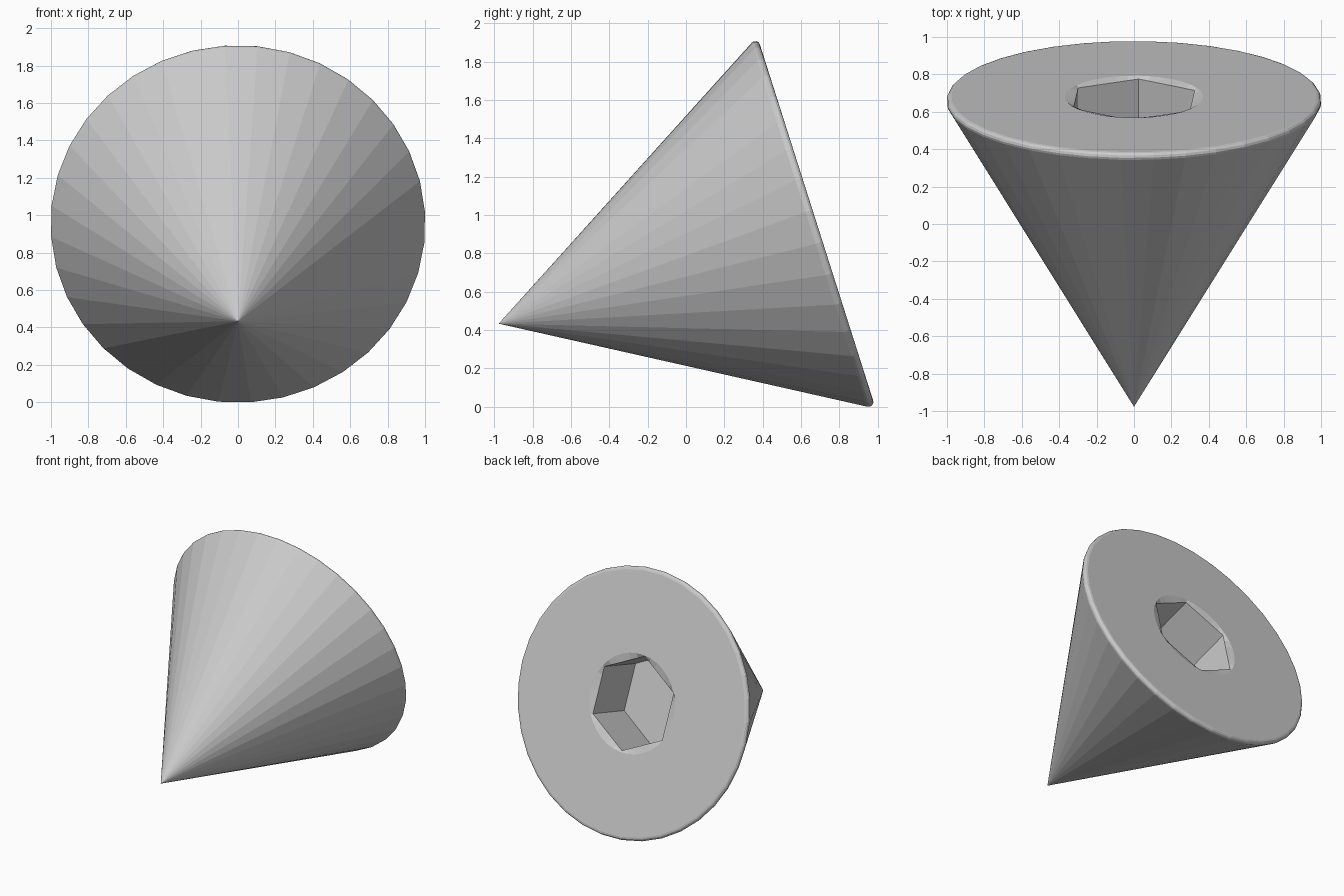
import bpy, bmesh
from math import sin, cos, tan, radians
from mathutils import Vector

if "Cube" in bpy.data.objects:
    bpy.data.objects.remove(bpy.data.objects["Cube"])

SIDES = 36
TWIST = radians(26)
HALF = radians(30.4)                  # cone half angle
TILT = radians(17.65)                 # lift of the axis above the ground
axis = Vector((0, cos(TILT), sin(TILT)))
u = Vector((1, 0, 0))
v = Vector((0, sin(TILT), -cos(TILT)))

bm = bmesh.new()
apex = bm.verts.new((0, 0, 0))


def ring(radius, s, hexagon=False):
    """36 points at distance s along the axis, on a circle or hexagon."""
    out = []
    for i in range(SIDES):
        if hexagon:                   # six points along every hexagon edge
            k, f = divmod(i, 6)
            a0 = TWIST + radians(60 * k)
            a1 = a0 + radians(60)
            x = cos(a0) + (cos(a1) - cos(a0)) * f / 6
            y = sin(a0) + (sin(a1) - sin(a0)) * f / 6
        else:
            a = TWIST + radians(10 * i)
            x, y = cos(a), sin(a)
        out.append(bm.verts.new(axis * s + (u * x + v * y) * radius))
    return out


def bridge(a, b):
    for i in range(SIDES):
        j = (i + 1) % SIDES
        bm.faces.new((a[i], a[j], b[j], b[i]))


# Rounded rim, from the cone side over to the flat end
R_FIL = 0.025
R_MID = 1.002 - R_FIL
s_side = (R_MID + R_FIL * cos(HALF)) / tan(HALF)
s_mid = s_side + R_FIL * sin(HALF)
face = s_mid + R_FIL
rings = []
for n in range(5):
    a = -HALF + (radians(90) + HALF) * n / 4
    rings.append(ring(R_MID + R_FIL * cos(a), s_mid + R_FIL * sin(a)))

# Flat end, shallow round countersink and hexagonal socket
rings.append(ring(0.37, face))
rings.append(ring(0.36, face - 0.015, True))
rings.append(ring(0.36, face - 0.43, True))

for i in range(SIDES):
    bm.faces.new((apex, rings[0][(i + 1) % SIDES], rings[0][i]))
for a, b in zip(rings, rings[1:]):
    bridge(a, b)
bm.faces.new(rings[-1])
bmesh.ops.recalc_face_normals(bm, faces=bm.faces[:])

# Stand on the ground, centred
ys = [p.co.y for p in bm.verts]
zs = [p.co.z for p in bm.verts]
bmesh.ops.translate(bm, verts=bm.verts[:],
                    vec=(0, -(min(ys) + max(ys)) / 2, -min(zs)))

mesh = bpy.data.meshes.new("cone_with_hex_socket")
bm.to_mesh(mesh)
bm.free()
obj = bpy.data.objects.new("cone_with_hex_socket", mesh)
bpy.context.collection.objects.link(obj)
